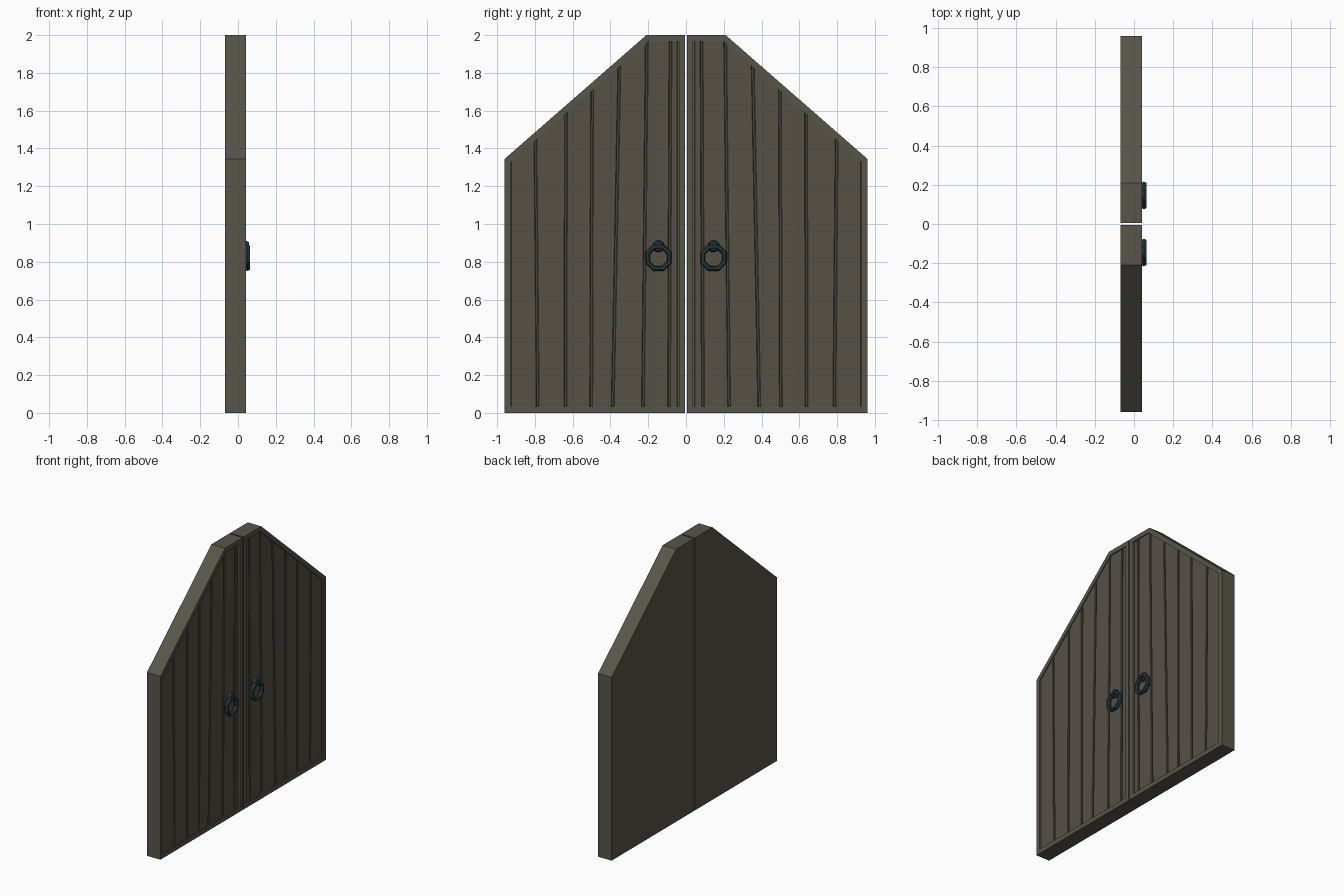
import bpy, bmesh, math
from mathutils import Vector, Matrix

if "Cube" in bpy.data.objects:
    bpy.data.objects.remove(bpy.data.objects["Cube"])


def material(name, rgb):
    m = bpy.data.materials.new(name)
    m.diffuse_color = (*rgb, 1)
    m.use_nodes = True
    m.node_tree.nodes["Principled BSDF"].inputs["Base Color"].default_value = m.diffuse_color
    return m


FRAME = material("frame wood", (0.098, 0.090, 0.066))
PLANK = material("plank wood", (0.092, 0.080, 0.062))
IRON = material("dark iron", (0.022, 0.040, 0.046))


def finish(bm, name, mat):
    bmesh.ops.recalc_face_normals(bm, faces=bm.faces)
    me = bpy.data.meshes.new(name)
    bm.to_mesh(me)
    bm.free()
    me.materials.append(mat)
    ob = bpy.data.objects.new(name, me)
    bpy.context.collection.objects.link(ob)
    return ob


def slope(y, inset=0.0):
    """Height of the slanted top edge, limited by the flat top."""
    k = (2.0 - 1.345) / (0.96 - 0.21)
    return min(2.0 - inset, 1.345 + (0.96 - y) * k - inset * math.hypot(1, k))


def outline(inset):
    """Leaf outline in (y, z), moved inwards by inset."""
    i = inset
    k = (2.0 - 1.345) / 0.75
    y_top = 0.96 - (2.0 - i + i * math.hypot(1, k) - 1.345) / k
    return [(0.005 + i, i), (0.96 - i, i), (0.96 - i, slope(0.96 - i, i)),
            (y_top, 2.0 - i), (0.005 + i, 2.0 - i)]


def leaf(s, side):
    back, floor, front = -0.068, 0.022, 0.042
    inset = 0.033
    # leaf body: slab whose front has a raised border around a recess
    bm = bmesh.new()
    loops = []
    for x, i in ((back, 0), (front, 0), (front, inset), (floor, inset)):
        loops.append([bm.verts.new((x, s * y, z)) for y, z in outline(i)])
    bm.faces.new(loops[0])
    bm.faces.new(loops[-1])
    for a, b in zip(loops, loops[1:]):
        for j in range(5):
            n = (j + 1) % 5
            bm.faces.new((a[j], a[n], b[n], b[j]))
    finish(bm, side + "_door_frame", FRAME)

    # planks: slightly leaning boards, cut along the slanted top
    seams = [(0.040, 0.040), (0.090, 0.082), (0.228, 0.206), (0.388, 0.348),
             (0.502, 0.496), (0.638, 0.635), (0.785, 0.803), (0.932, 0.932)]
    gap, chamfer = 0.004, 0.004
    for n, ((b0, t0), (b1, t1)) in enumerate(zip(seams, seams[1:])):
        bm = bmesh.new()
        rings = []
        for x, c in ((floor - 0.004, gap), (0.030, gap), (0.0345, gap + chamfer)):
            pts = [(b0 + c, 0.03), (b1 - c, 0.03), (t1 - c, 2.1), (t0 + c, 2.1)]
            rings.append([bm.verts.new((x, s * y, z)) for y, z in pts])
        bm.faces.new(rings[0])
        bm.faces.new(rings[-1])
        for a, b in zip(rings, rings[1:]):
            for j in range(4):
                m = (j + 1) % 4
                bm.faces.new((a[j], a[m], b[m], b[j]))
        for co, no in (((0, 0, 1.975), (0, 0, 1)),
                       ((0, s * 0.96, 1.315), (0, s * 0.655, 0.75))):
            geom = bm.verts[:] + bm.edges[:] + bm.faces[:]
            cut = bmesh.ops.bisect_plane(bm, geom=geom, plane_co=co,
                                         plane_no=Vector(no).normalized(), clear_outer=True)
            edges = [e for e in cut["geom_cut"] if isinstance(e, bmesh.types.BMEdge)]
            if edges:
                bmesh.ops.holes_fill(bm, edges=edges)
        finish(bm, f"{side}_plank_{n + 1}", PLANK)

    # octagonal pull ring
    bm = bmesh.new()
    grid = []
    for j in range(8):
        a = math.pi / 8 + j * math.pi / 4
        ring = []
        for k in range(6):
            t = k * math.pi / 3
            r = 0.062 + 0.014 * math.cos(t)
            ring.append(bm.verts.new((0.0505 + 0.0165 * math.sin(t),
                                      s * 0.146 + r * math.cos(a), 0.822 + r * math.sin(a))))
        grid.append(ring)
    for j in range(8):
        for k in range(6):
            p, q = grid[j], grid[(j + 1) % 8]
            bm.faces.new((p[k], q[k], q[(k + 1) % 6], p[(k + 1) % 6]))
    finish(bm, side + "_pull_ring", IRON)

    # round boss holding the ring
    bm = bmesh.new()
    bmesh.ops.create_cone(bm, cap_ends=True, segments=10, radius1=0.034, radius2=0.024,
                          depth=0.026,
                          matrix=Matrix.Translation((0.044, s * 0.146, 0.882))
                          @ Matrix.Rotation(math.pi / 2, 4, 'Y'))
    finish(bm, side + "_ring_boss", IRON)


leaf(1, "right")
leaf(-1, "left")
